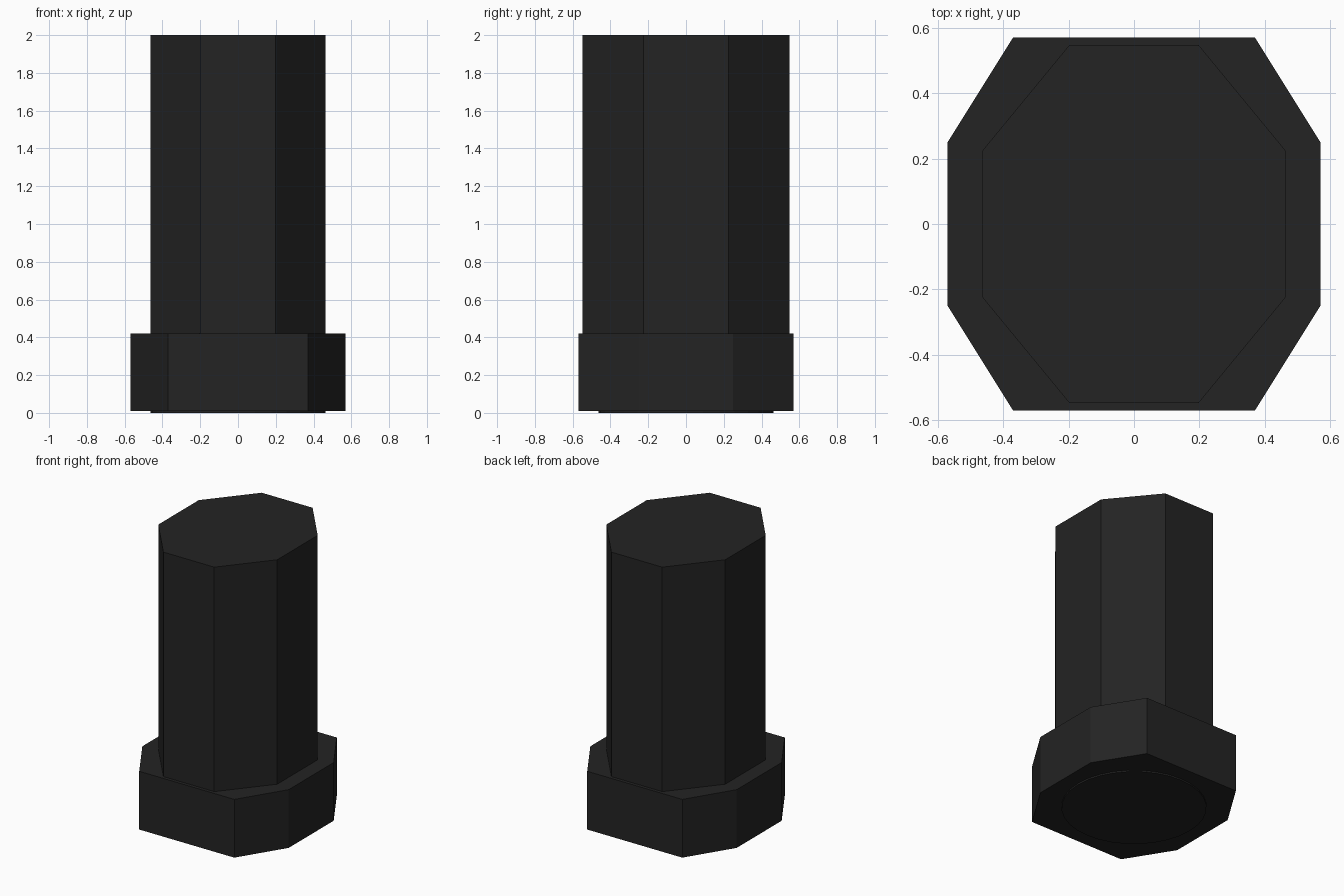
import bpy
import bmesh
import math

cube = bpy.data.objects.get("Cube")
if cube:
    bpy.data.objects.remove(cube, do_unlink=True)

# One near-black material for the whole model
black = bpy.data.materials.new("soft_black")
black.use_nodes = True
colour = (0.017, 0.017, 0.017, 1)
black.diffuse_color = colour
bsdf = black.node_tree.nodes["Principled BSDF"]
bsdf.inputs["Base Color"].default_value = colour
bsdf.inputs["Roughness"].default_value = 0.6


def prism(name, outline, bottom, top):
    """Extrude a flat outline straight up into a closed solid."""
    bm = bmesh.new()
    face = bm.faces.new([bm.verts.new((x, y, bottom)) for x, y in outline])
    result = bmesh.ops.extrude_face_region(bm, geom=[face], use_keep_orig=True)
    for item in result["geom"]:
        if isinstance(item, bmesh.types.BMVert):
            item.co.z = top
    bmesh.ops.recalc_face_normals(bm, faces=bm.faces)
    mesh = bpy.data.meshes.new(name)
    bm.to_mesh(mesh)
    bm.free()
    mesh.materials.append(black)
    obj = bpy.data.objects.new(name, mesh)
    bpy.context.collection.objects.link(obj)
    return obj


def octagon(half_x, half_y, corner_x, corner_y):
    """Rectangle with four cut corners, counter-clockwise."""
    quarter = [(half_x, corner_y), (corner_x, half_y)]
    left = [(-x, y) for x, y in reversed(quarter)]
    upper = quarter + left
    return upper + [(-x, -y) for x, y in upper]


def circle(radius, sides):
    return [(radius * math.cos(math.tau * i / sides),
             radius * math.sin(math.tau * i / sides)) for i in range(sides)]


# Wide collar, tall shaft and thin round foot pad
prism("collar", octagon(0.57, 0.57, 0.37, 0.25), 0.01, 0.42)
prism("shaft", octagon(0.463, 0.547, 0.198, 0.225), 0.42, 2.0)
prism("foot_pad", circle(0.463, 32), 0.0, 0.01)
